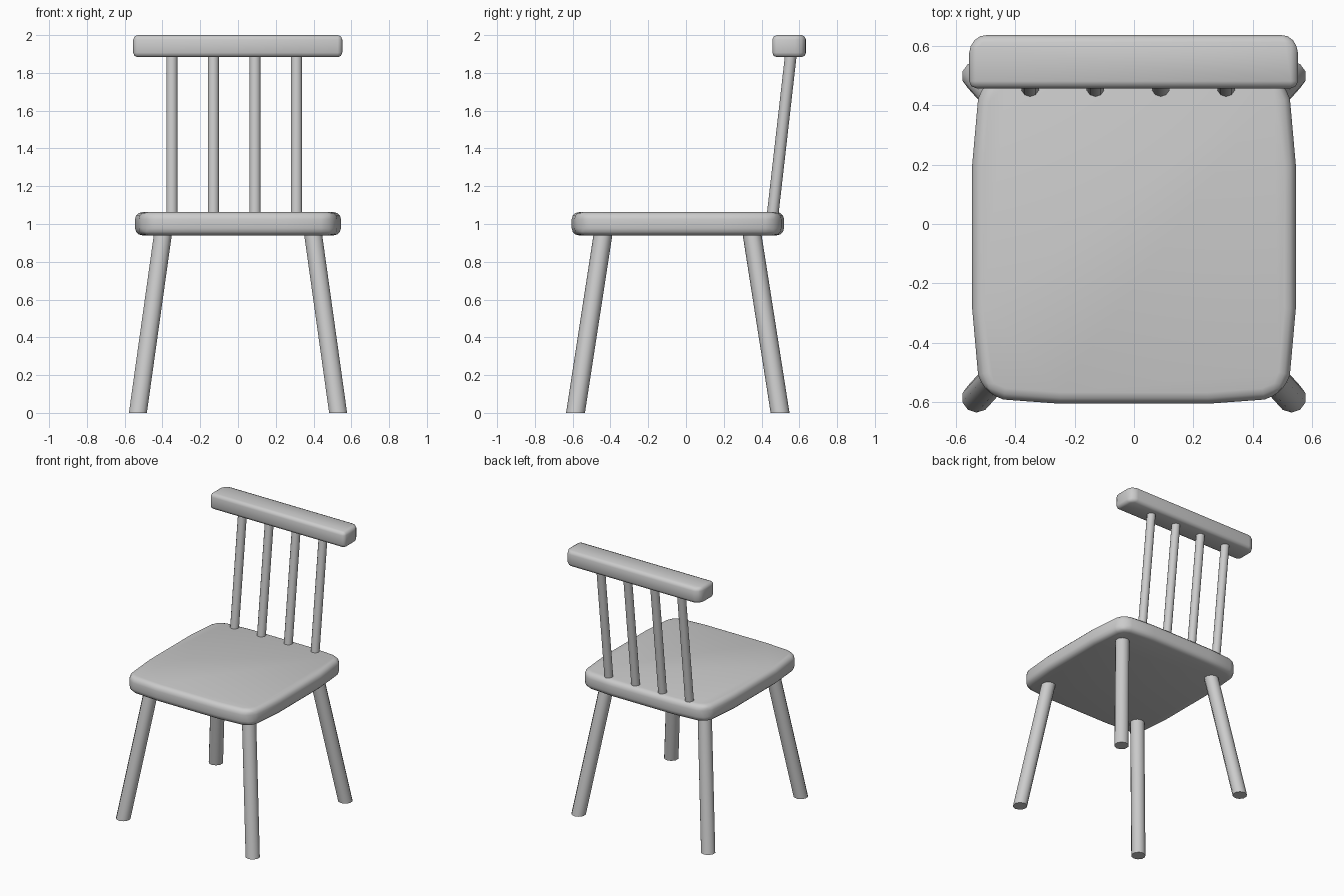
import bpy, bmesh, math
from mathutils import Vector

if "Cube" in bpy.data.objects:
    bpy.data.objects.remove(bpy.data.objects["Cube"])

grey = bpy.data.materials.new("plain grey")
grey.use_nodes = True
colour = (0.6, 0.6, 0.6, 1)
grey.diffuse_color = colour
grey.node_tree.nodes["Principled BSDF"].inputs["Base Color"].default_value = colour


def finish(name, bm, bevel=0, segments=2, angle=50):
    """Turn a bmesh into a smooth shaded object, with an optional rounded edge."""
    bmesh.ops.recalc_face_normals(bm, faces=bm.faces)
    mesh = bpy.data.meshes.new(name)
    bm.to_mesh(mesh)
    bm.free()
    obj = bpy.data.objects.new(name, mesh)
    bpy.context.collection.objects.link(obj)
    mesh.materials.append(grey)
    bpy.ops.object.select_all(action='DESELECT')
    obj.select_set(True)
    bpy.context.view_layer.objects.active = obj
    if bevel:
        mod = obj.modifiers.new("rounded edges", 'BEVEL')
        mod.width, mod.segments = bevel, segments
        mod.limit_method, mod.angle_limit = 'ANGLE', math.radians(40)
        bpy.ops.object.modifier_apply(modifier=mod.name)
    bpy.ops.object.shade_smooth_by_angle(angle=math.radians(angle))
    return obj


def prism(name, outline, low, high, bevel, segments):
    """Extrude a flat outline upwards and round its edges."""
    bm = bmesh.new()
    face = bm.faces.new([bm.verts.new((x, y, low)) for x, y in outline])
    top = bmesh.ops.extrude_face_region(bm, geom=[face])["geom"]
    bmesh.ops.translate(bm, verts=[v for v in top if isinstance(v, bmesh.types.BMVert)],
                        vec=(0, 0, high - low))
    return finish(name, bm, bevel, segments)


def rod(name, start, end, radius, sides):
    """Slanted rod whose ends are cut level."""
    start, end = Vector(start), Vector(end)
    bm = bmesh.new()
    bmesh.ops.create_cone(bm, cap_ends=True, segments=sides, radius1=radius,
                          radius2=radius, depth=1)
    for v in bm.verts:
        v.co += start.lerp(end, v.co.z + 0.5) - Vector((0, 0, v.co.z))
    return finish(name, bm)


# Seat: softly bulging square with rounded corners
quarter = [(0.25, 0.562), (0.44, 0.548), (0.5, 0.523), (0.525, 0.465), (0.545, 0.24)]
half = [(x, -y) for x, y in quarter] + [(x, y) for x, y in reversed(quarter)]
outline = [(x, y - 0.043) for x, y in half + [(-x, y) for x, y in reversed(half)]]
prism("seat", outline, 0.94, 1.063, 0.038, 3)

# Four splayed legs
for side, sx in (("left", 1), ("right", -1)):
    rod(f"front_{side}_leg", (sx * 0.53, -0.585, 0), (sx * 0.39, -0.431, 1), 0.05, 10)
    rod(f"back_{side}_leg", (sx * 0.53, 0.498, 0), (sx * 0.39, 0.341, 1), 0.05, 10)

# Four leaning back spindles, set slightly towards the right
for i in range(4):
    x = -0.35 + 0.22 * i
    rod(f"back_spindle_{i + 1}", (x, 0.453, 1.0), (x, 0.558, 1.92), 0.031, 10)

# Top rail with chamfered rear corners
rail = [(-0.555, 0.457), (0.552, 0.457), (0.552, 0.6), (0.52, 0.636),
        (-0.52, 0.636), (-0.555, 0.6)]
prism("top_rail", rail, 1.883, 2.0, 0.03, 2)
